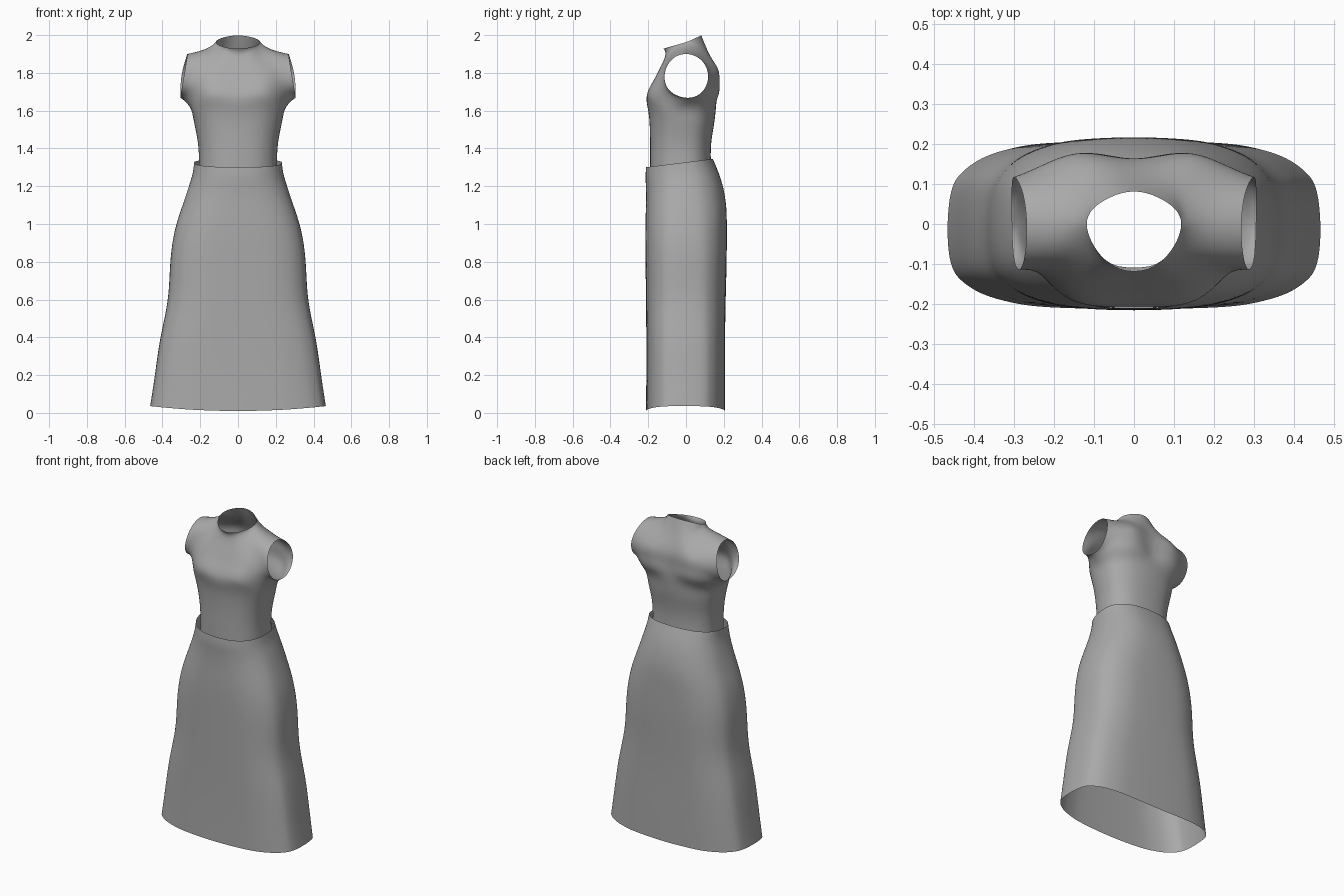
import bpy, bmesh, math
from mathutils import Vector

cube = bpy.data.objects.get("Cube")
if cube:
    bpy.data.objects.remove(cube, do_unlink=True)

fabric = bpy.data.materials.new("grey_fabric")
fabric.use_nodes = True
fabric.diffuse_color = (0.4, 0.4, 0.4, 1)
fabric.node_tree.nodes["Principled BSDF"].inputs["Base Color"].default_value = fabric.diffuse_color


def power(value, exponent):
    return math.copysign(abs(value) ** exponent, value)


def ring_point(angle, width, front, back, middle, roundness):
    """Point on a rounded-box outline; angle runs from centre front to centre back."""
    x = width * power(math.sin(angle), 2 / roundness)
    reach = power(math.cos(angle), 2 / roundness)
    y = middle + (reach * (front - middle) if reach > 0 else -reach * (back - middle))
    return x, y


def cloth(name, half_strips):
    """Sew mirrored strips of points into one smooth open shell passing through them."""
    bm = bmesh.new()
    for rows in half_strips:
        for side in (1, -1):
            grid = [[bm.verts.new((side * p[0], p[1], p[2])) for p in row] for row in rows]
            for low, high in zip(grid, grid[1:]):
                for i in range(len(low) - 1):
                    quad = [low[i], low[i + 1], high[i + 1], high[i]]
                    bm.faces.new(quad)
    bmesh.ops.remove_doubles(bm, verts=bm.verts, dist=0.0005)
    bmesh.ops.recalc_face_normals(bm, faces=bm.faces)
    mesh = bpy.data.meshes.new(name)
    bm.to_mesh(mesh)
    bm.free()
    obj = bpy.data.objects.new(name, mesh)
    bpy.context.collection.objects.link(obj)
    mesh.materials.append(fabric)
    subsurf = obj.modifiers.new("smooth_cloth", "SUBSURF")
    subsurf.levels = subsurf.render_levels = 3

    # Push the cage outward until the smoothed cloth meets the wanted points
    targets = [v.co.copy() for v in mesh.vertices]
    for _ in range(6):
        bpy.context.view_layer.update()
        smooth = obj.evaluated_get(bpy.context.evaluated_depsgraph_get())
        errors = [t - smooth.data.vertices[i].co for i, t in enumerate(targets)]
        for vert, error in zip(mesh.vertices, errors):
            vert.co += error
        mesh.update()
        obj.update_tag()
    mesh.polygons.foreach_set("use_smooth", [True] * len(mesh.polygons))
    return obj


# Skirt: height, half width, front, back, squareness of the outline
skirt_profile = [
    (0.01, 0.465, -0.212, 0.207, 3.3),
    (0.2, 0.44, -0.21, 0.207, 3.3),
    (0.4, 0.41, -0.21, 0.207, 3.2),
    (0.6, 0.372, -0.212, 0.21, 3),
    (0.8, 0.358, -0.214, 0.215, 2.9),
    (0.97, 0.333, -0.215, 0.216, 2.7),
    (1.1, 0.293, -0.212, 0.212, 2.5),
    (1.2, 0.26, -0.212, 0.192, 2.4),
    (1.27, 0.24, -0.214, 0.167, 2.4),
    (1.327, 0.232, -0.211, 0.142, 2.4),
]
skirt_rows = []
for z, width, front, back, roundness in skirt_profile:
    row = []
    for i in range(13):
        x, y = ring_point(math.pi * i / 12, width, front, back, -0.015, roundness)
        hem_lift = 0.026 * (x / width) ** 2 if z < 0.1 else 0
        waist_tilt = 0.125 * y * max(0, (z - 1.1) / 0.227)
        row.append((x, y, z + hem_lift + waist_tilt))
    skirt_rows.append(row)
cloth("skirt", [skirt_rows])

# Bodice below the arms: height, half width, front, back
waist_profile = [
    (1.27, 0.207, -0.19, 0.135),
    (1.36, 0.207, -0.19, 0.131),
    (1.45, 0.215, -0.19, 0.136),
    (1.54, 0.233, -0.193, 0.15),
    (1.61, 0.25, -0.202, 0.158),
]


def waist_rows(start):
    return [[(*ring_point(start + math.pi * i / 8, w, f, b, -0.01, 2.4), z)
             for i in range(5)] for z, w, f, b in waist_profile]


# Chest, shoulder and neck points, from the centre out to the armhole
underarm = (0.305, 0.01, 1.668)
shoulder = [(0.118, 0, 1.963), (0.195, 0, 1.918), (0.268, 0, 1.9)]
chest_rows = [
    [(0, -0.207, 1.68), (0.08, -0.206, 1.68), (0.165, -0.185, 1.68), (0.24, -0.11, 1.67), underarm],
    [(0, -0.175, 1.75), (0.08, -0.177, 1.75), (0.16, -0.165, 1.75), (0.235, -0.125, 1.735), (0.3, -0.085, 1.705)],
    [(0, -0.14, 1.82), (0.08, -0.14, 1.82), (0.15, -0.13, 1.82), (0.22, -0.114, 1.81), (0.285, -0.113, 1.79)],
    [(0, -0.11, 1.89), (0.07, -0.1, 1.9), (0.125, -0.075, 1.9), (0.2, -0.075, 1.885), (0.272, -0.075, 1.87)],
    [(0, -0.118, 1.928), (0.075, -0.087, 1.938), *shoulder],
]
back_rows = [
    [(0, 0.163, 1.68), (0.08, 0.17, 1.68), (0.165, 0.163, 1.68), (0.245, 0.11, 1.67), underarm],
    [(0, 0.163, 1.75), (0.08, 0.173, 1.75), (0.155, 0.173, 1.75), (0.235, 0.14, 1.735), (0.305, 0.09, 1.705)],
    [(0, 0.157, 1.82), (0.08, 0.166, 1.82), (0.15, 0.166, 1.82), (0.225, 0.14, 1.81), (0.298, 0.117, 1.79)],
    [(0, 0.118, 1.91), (0.07, 0.12, 1.9), (0.13, 0.105, 1.895), (0.2, 0.085, 1.885), (0.278, 0.078, 1.87)],
    [(0, 0.081, 1.998), (0.075, 0.058, 1.988), *shoulder],
]
back_waist = [row[::-1] for row in waist_rows(math.pi / 2)]
cloth("bodice", [waist_rows(0) + chest_rows, back_waist + back_rows])
